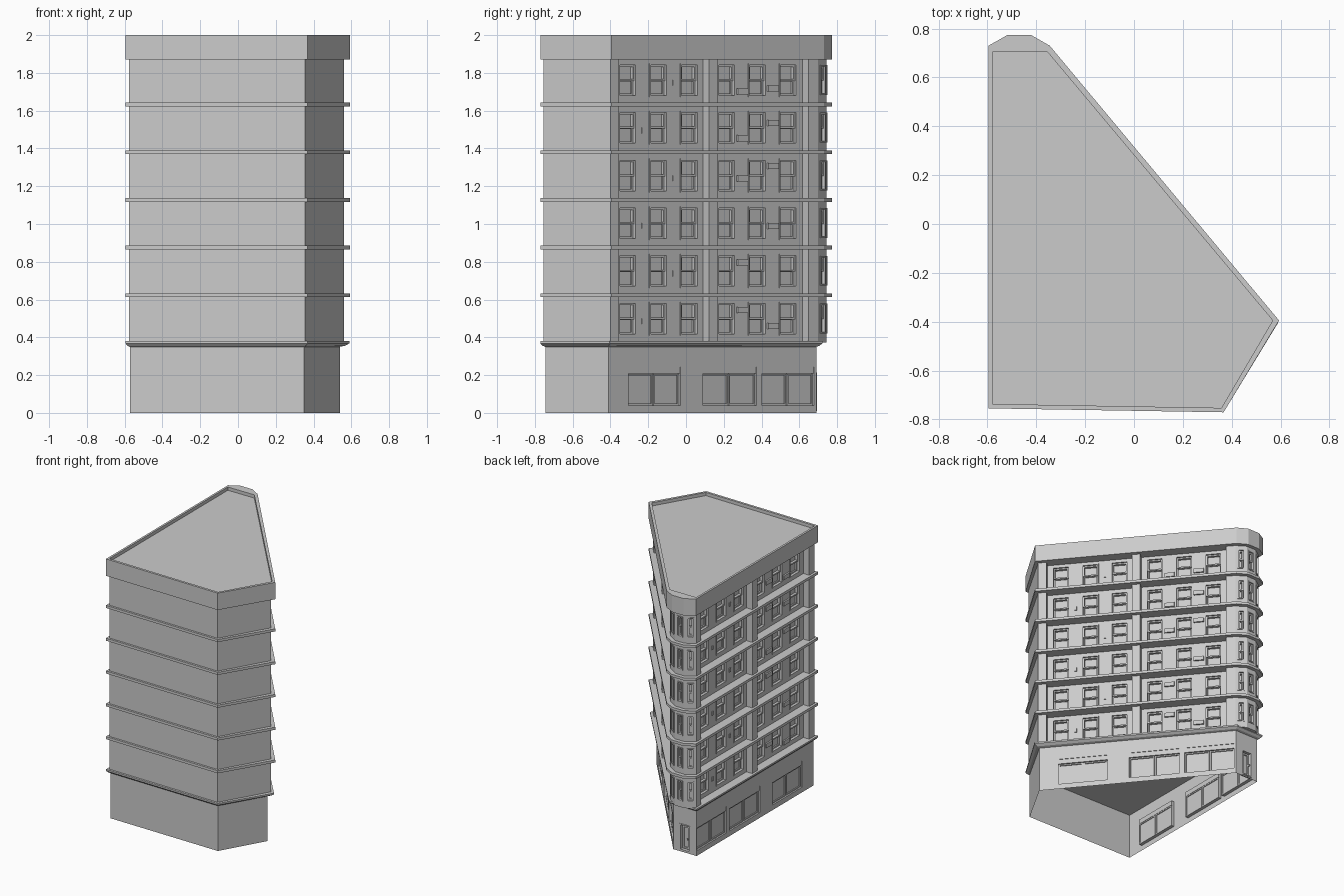
import bpy, bmesh
from mathutils import Vector

if "Cube" in bpy.data.objects:
    bpy.data.objects.remove(bpy.data.objects["Cube"])

# Outlines, counter-clockwise: front-left, front-right, right corner, then the nose at the back
WALL = [(-.578, -.74), (.355, -.755), (.56, -.40), (-.36, .70), (-.43, .745), (-.51, .745), (-.578, .70)]
LEDGE = [(-.596, -.755), (.367, -.771), (.594, -.395), (-.345, .73), (-.42, .773), (-.52, .773), (-.596, .73)]
ROOF = [(-.58, -.737), (.358, -.753), (.568, -.395), (-.355, .705), (-.43, .705), (-.51, .705), (-.58, .705)]
GROUND = [(-.573, -.732), (.35, -.745), (.54, -.41), (-.375, .69), (-.573, .69)]
CORNICE = [(-.596, -.755), (.367, -.771), (.59, -.405), (-.36, .722), (-.596, .722)]
BASE, PITCH, TOP, RECESS = .38, .2525, 1.87, .05


def finish(name, bm, solid=True):
    if solid:
        bmesh.ops.recalc_face_normals(bm, faces=bm.faces)
    me = bpy.data.meshes.new(name)
    bm.to_mesh(me)
    bm.free()
    ob = bpy.data.objects.new(name, me)
    bpy.context.collection.objects.link(ob)
    return ob


def loft(name, sections, caps=True):
    bm = bmesh.new()
    rings = [[bm.verts.new((x, y, z)) for x, y in poly] for poly, z in sections]
    for a, b in zip(rings, rings[1:]):
        for i in range(len(a)):
            j = (i + 1) % len(a)
            bm.faces.new((a[i], a[j], b[j], b[i]))
    if caps:
        bm.faces.new(rings[0][::-1])
        bm.faces.new(rings[-1])
    return finish(name, bm)


class Side:
    """One facade edge: s runs along it, d points outward, z is up."""
    def __init__(self, poly, i):
        self.p = Vector((*poly[i], 0))
        e = Vector((*poly[(i + 1) % len(poly)], 0)) - self.p
        self.len = e.length
        self.t = e.normalized()
        self.n = Vector((self.t.y, -self.t.x, 0))

    def at(self, s, d, z):
        return self.p + self.t * s + self.n * d + Vector((0, 0, z))

    def quad(self, bm, *pts):
        bm.faces.new([bm.verts.new(self.at(*p)) for p in pts])

    def box(self, bm, s0, s1, d0, d1, z0, z1):
        v = [bm.verts.new(self.at(s, d, z)) for z in (z0, z1)
             for s, d in ((s0, d0), (s0, d1), (s1, d1), (s1, d0))]
        for f in ((0, 1, 2, 3), (7, 6, 5, 4), (0, 4, 5, 1), (1, 5, 6, 2), (2, 6, 7, 3), (3, 7, 4, 0)):
            bm.faces.new([v[k] for k in f])

    def frame(self, bm, s0, s1, d0, d1, z0, z1, w):
        self.box(bm, s0, s0 + w, d0, d1, z0, z1)
        self.box(bm, s1 - w, s1, d0, d1, z0, z1)
        self.box(bm, s0 + w, s1 - w, d0, d1, z0, z0 + w)
        self.box(bm, s0 + w, s1 - w, d0, d1, z1 - w, z1)

    def panel(self, bm, z0, z1, holes=(), d=0, depth=.025):
        """Wall sheet with recessed openings (s0, s1, z0, z1)."""
        ss = sorted({0, self.len, *[v for h in holes for v in h[:2]]})
        zs = sorted({z0, z1, *[v for h in holes for v in h[2:]]})
        for a, b in zip(ss, ss[1:]):
            for l, u in zip(zs, zs[1:]):
                if not any(h[0] < (a + b) / 2 < h[1] and h[2] < (l + u) / 2 < h[3] for h in holes):
                    self.quad(bm, (a, d, l), (b, d, l), (b, d, u), (a, d, u))
        for a, b, l, u in holes:
            e = d - depth
            self.quad(bm, (a, e, l), (b, e, l), (b, e, u), (a, e, u))
            c = [(a, l), (b, l), (b, u), (a, u)]
            for (p, q), (r, t) in zip(c, c[1:] + c[:1]):
                self.quad(bm, (p, d, q), (r, d, t), (r, e, t), (p, e, q))


# Ground floor shell, open underneath, with shop fronts on two sides and a door in the nose
walls, fronts, door = bmesh.new(), bmesh.new(), bmesh.new()
SHOPS = [(.137, .495), (.652, 1.02), (1.056, 1.415)]
for i in range(5):
    side, holes = Side(GROUND, i), []
    if i in (2, 4):
        spans = SHOPS if i == 2 else [(side.len - b, side.len - a) for a, b in SHOPS]
        holes = [(a, b, .04, .244) for a, b in spans]
        for a, b in spans:
            m = (a + b) / 2
            side.box(fronts, a, b, -.025, -.004, .208, .244)
            for l, r in ((a, m - .003), (m + .003, b)):
                side.frame(fronts, l, r, -.025, -.012, .04, .206, .009)
    elif i == 3:
        m = side.len / 2
        holes = [(m - .045, m + .045, .01, .215)]
        side.frame(door, m - .045, m + .045, -.02, .004, .01, .215, .009)
        side.frame(door, m - .03, m + .03, -.02, -.012, .025, .2, .012)
        side.box(door, m + .02, m + .027, -.02, .004, .1, .112)
    side.panel(walls, 0, .35, holes, depth=.02)
finish("ground_floor_walls", walls, False)
finish("shop_fronts", fronts)
finish("entrance_door", door)

# Flared cornice over the ground floor
MID = [((a + c) / 2, (b + d) / 2) for (a, b), (c, d) in zip(GROUND, CORNICE)]
loft("cornice", [(GROUND, .35), (MID, .355), (CORNICE, .368), (CORNICE, BASE)])
loft("upper_floor_slab", [(WALL, BASE - .008), (WALL, BASE)])

# Upper storeys: walls, sash windows and wall-mounted units
walls, sashes, units = bmesh.new(), bmesh.new(), bmesh.new()
BAYS = [.37, 1.053]
# Heights above each floor of the boxes beside the windows (None = absent)
UNITS = [[(.15, .065), (.15, None), (None, .09), (.09, .155), (.05, .13), (.045, .06)],
         [(.1, .04), (None, .08), (.13, None), (.06, .14), (.14, .1), (.09, .05)]]


def window(side, a, b, z0, z1, d):
    m, w = (z0 + z1) / 2, .01
    side.frame(sashes, a - .004, b + .004, d - .02, d + .005, z0 - .004, z1 + .004, .008)
    side.frame(sashes, a + .004, b - .004, d - .025, d - .006, m - .004, z1 - .004, w)
    side.frame(sashes, a + .004, b - .004, d - .025, d - .015, z0 + .004, m + .004, w)


for k in range(6):
    z = BASE + k * PITCH
    ztop = min(z + PITCH, TOP + .01)
    for i in range(7):
        side, holes, d = Side(WALL, i), [], 0
        if i in (2, 6):
            d = -RECESS
            mids = [c + o for c in BAYS for o in (-.213, 0, .213)]
            holes = [(m - .058, m + .058, z + .034, z + .204) for m in mids]
            for g, h in enumerate(UNITS[i // 6][k]):
                if h:
                    s = mids[3 + g] + .107
                    side.box(units, s - .036, s + .036, d - .005, d + .012, z + h - .002, z + h + .03)
            s = mids[k % 2] + .107
            side.box(units, s - .008, s + .008, d - .005, d + .006, z + .09, z + .12)
        elif i in (3, 4, 5):
            m = side.len / 2
            holes = [(m - .021, m + .021, z + .045, z + .195)]
        side.panel(walls, z, ztop, holes, d)
        for h in holes:
            window(side, *h, d)
finish("upper_walls", walls, False)
finish("sash_windows", sashes)
finish("wall_units", units)

# Full-height pilasters at the ends and middle of both long facades
pil = bmesh.new()
for i in (2, 6):
    side = Side(WALL, i)
    for a, b in ((0, .06), (.681, .742), (side.len - .066, side.len)):
        side.box(pil, a, b, -RECESS - .002, 0, BASE, TOP)
finish("pilasters", pil)

# Ledges between storeys
for k in range(1, 6):
    z = BASE + k * PITCH
    loft(f"ledge_{k}", [(LEDGE, z - .02), (LEDGE, z)])

# Parapet with sunken flat roof
loft("parapet_roof", [(LEDGE, TOP), (LEDGE, 2), (ROOF, 2), (ROOF, 1.975)])
